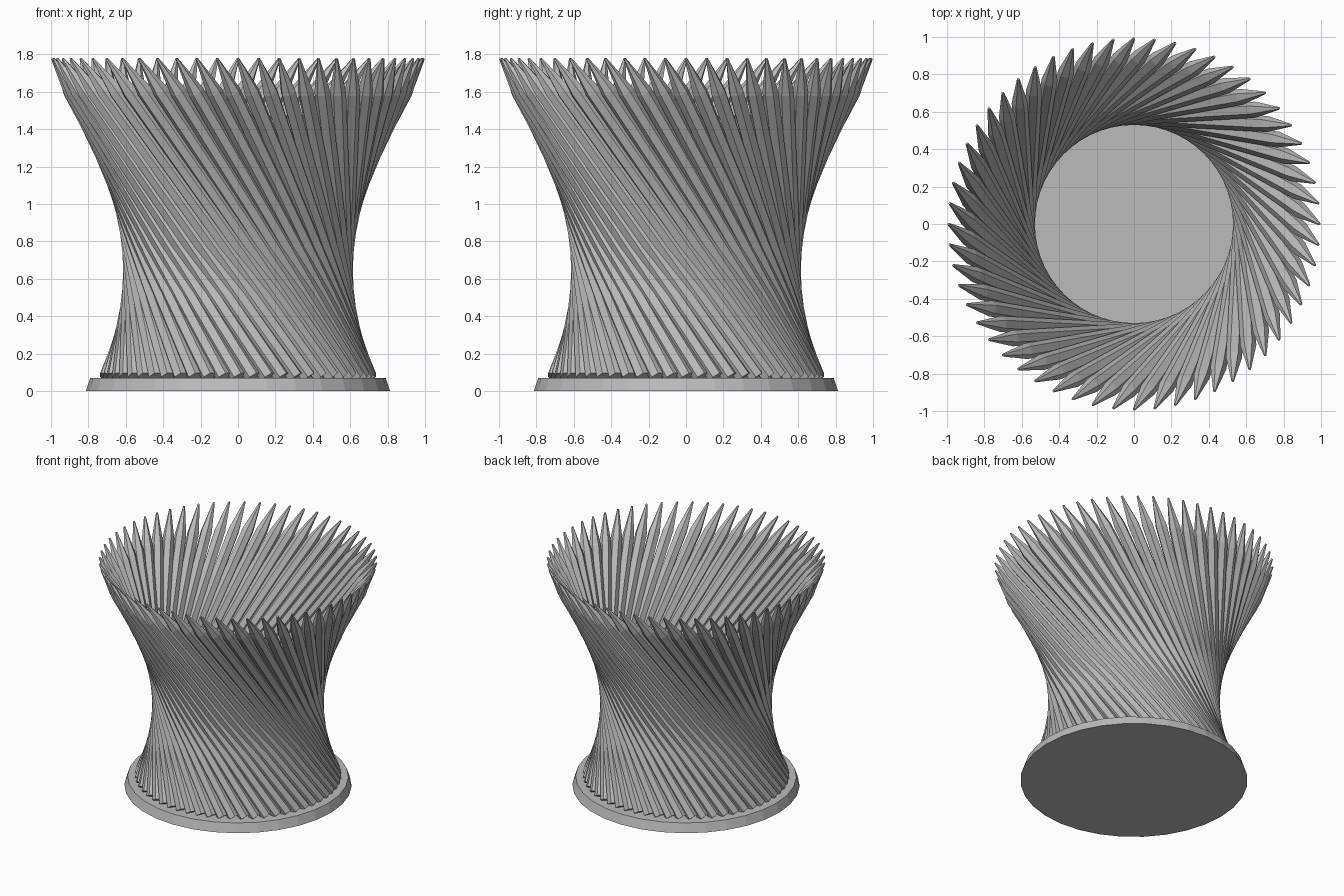
import bpy, bmesh, math
from mathutils import Vector

default = bpy.data.objects.get("Cube")
if default:
    bpy.data.objects.remove(default, do_unlink=True)

STICKS = 56
SIDES = 6
WAIST_R, WAIST_Z = 0.572, 0.645   # narrowest point of the stick centrelines
LEAN = 0.716                      # sideways travel per unit of height
STICK_R, TIP_R = 0.043, 0.007

grey = bpy.data.materials.new("plain grey")
grey.use_nodes = True
colour = (0.5, 0.5, 0.5, 1)
grey.diffuse_color = colour
grey.node_tree.nodes["Principled BSDF"].inputs["Base Color"].default_value = colour


def loft(name, rings):
    """Skin a closed solid through a list of rings of points."""
    bm = bmesh.new()
    loops = [[bm.verts.new(p) for p in ring] for ring in rings]
    for a, b in zip(loops, loops[1:]):
        n = len(a)
        for i in range(n):
            j = (i + 1) % n
            bm.faces.new((a[i], a[j], b[j], b[i]))
    bm.faces.new(loops[0][::-1])
    bm.faces.new(loops[-1])
    bmesh.ops.recalc_face_normals(bm, faces=bm.faces)
    mesh = bpy.data.meshes.new(name)
    bm.to_mesh(mesh)
    bm.free()
    mesh.materials.append(grey)
    return mesh


def ring(centre, u, v, radius, sides):
    angles = [2 * math.pi * i / sides for i in range(sides)]
    return [centre + (u * math.cos(a) + v * math.sin(a)) * radius for a in angles]


def place(name, mesh, turn=0):
    obj = bpy.data.objects.new(name, mesh)
    obj.rotation_euler.z = turn
    bpy.context.collection.objects.link(obj)


# Bevelled round base
X, Y, Z = Vector((1, 0, 0)), Vector((0, 1, 0)), Vector((0, 0, 1))
base = loft("base", [ring(Z * 0, X, Y, 0.813, 32), ring(Z * 0.07, X, Y, 0.79, 32)])
place("base", base)

# One leaning hexagonal stick with a sharpened end
direction = Vector((0, -LEAN, 1)).normalized()
across = direction.cross(X)


def on_line(z):
    return Vector((WAIST_R, -LEAN * (z - WAIST_Z), z))


stick = loft("stick", [ring(on_line(z), X, across, r, SIDES) for z, r in
                       ((0.075, STICK_R), (1.6, STICK_R), (1.777, TIP_R))])

# Ring of sticks, with one tip on the x axis
tip = on_line(1.777)
start = -math.atan2(tip.y, tip.x)
for i in range(STICKS):
    place(f"stick_{i + 1}", stick, start + 2 * math.pi * i / STICKS)
